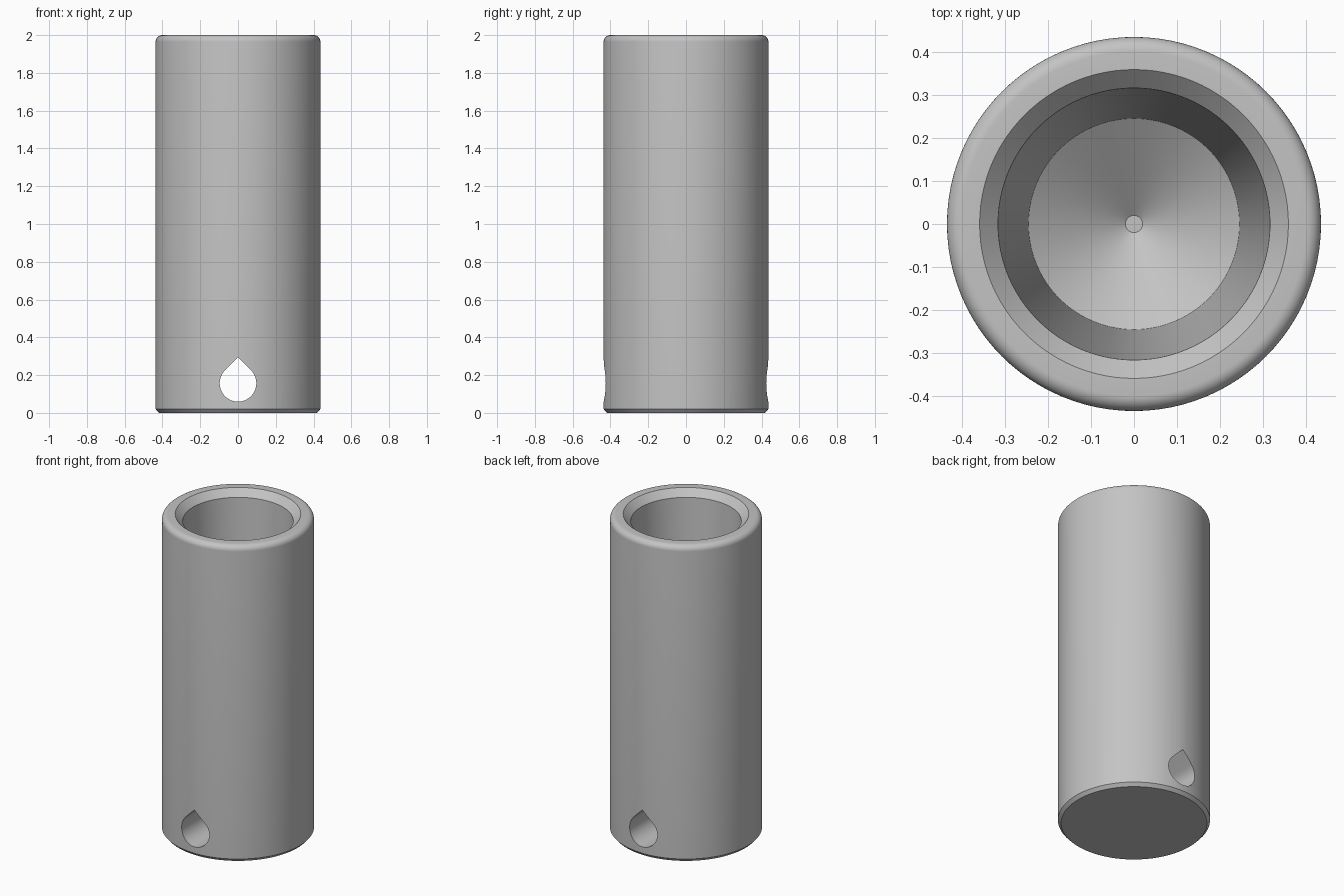
import bpy, bmesh
from math import cos, sin, pi, radians, sqrt
from mathutils import Matrix

old = bpy.data.objects.get("Cube")
if old:
    bpy.data.objects.remove(old, do_unlink=True)

SEGMENTS = 96
R, H = 0.436, 2.0            # outer radius and height
FILLET = 0.035               # rounding of the top rim
HOLE_R, HOLE_Z = 0.097, 0.157

grey = bpy.data.materials.new("light_grey")
grey.use_nodes = True
grey.diffuse_color = (0.55, 0.55, 0.55, 1)
grey.node_tree.nodes["Principled BSDF"].inputs["Base Color"].default_value = (0.55, 0.55, 0.55, 1)


def make_object(name, bm):
    bmesh.ops.recalc_face_normals(bm, faces=bm.faces)
    mesh = bpy.data.meshes.new(name)
    bm.to_mesh(mesh)
    bm.free()
    mesh.materials.append(grey)
    obj = bpy.data.objects.new(name, mesh)
    bpy.context.collection.objects.link(obj)
    return obj


def lathe(name, profile):
    """Revolve (radius, z) points around z and cap both open ends."""
    bm = bmesh.new()
    rings = [[bm.verts.new((r * cos(2 * pi * i / SEGMENTS), r * sin(2 * pi * i / SEGMENTS), z))
              for i in range(SEGMENTS)] for r, z in profile]
    for a, b in zip(rings, rings[1:]):
        for i in range(SEGMENTS):
            j = (i + 1) % SEGMENTS
            bm.faces.new((a[i], a[j], b[j], b[i]))
    bm.faces.new(rings[0])
    bm.faces.new(rings[-1])
    return make_object(name, bm)


# Tube: chamfered base, rounded rim, countersunk tapered bore, conical floor
rim = [(R - FILLET + FILLET * cos(a), H - FILLET + FILLET * sin(a))
       for a in (i * pi / 16 for i in range(9))]
profile = [(R - 0.018, 0), (R, 0.02)] + rim + [
    (0.36, H), (0.317, H - 0.043), (0.246, 0.56), (0.02, 0.4)]
tube = lathe("tube_body", profile)

# Teardrop cutter running front to back through the solid base
bm = bmesh.new()
outline = [(0, HOLE_Z + HOLE_R * sqrt(2))]
for i in range(49):
    a = radians(135) + radians(270) * i / 48
    outline.append((HOLE_R * cos(a), HOLE_Z + HOLE_R * sin(a)))
face = bm.faces.new([bm.verts.new((x, -1, z)) for x, z in outline])
extruded = bmesh.ops.extrude_face_region(bm, geom=[face])["geom"]
bmesh.ops.transform(bm, matrix=Matrix.Translation((0, 2, 0)),
                    verts=[v for v in extruded if isinstance(v, bmesh.types.BMVert)])
cutter = make_object("teardrop_hole_cutter", bm)
cutter.hide_render = True

cut = tube.modifiers.new("teardrop_hole", 'BOOLEAN')
cut.operation = 'DIFFERENCE'
cut.solver = 'EXACT'
cut.object = cutter

bpy.ops.object.select_all(action='DESELECT')
tube.select_set(True)
bpy.context.view_layer.objects.active = tube
bpy.ops.object.modifier_apply(modifier=cut.name)
bpy.data.objects.remove(cutter, do_unlink=True)
bpy.ops.object.shade_smooth_by_angle(angle=radians(30))
